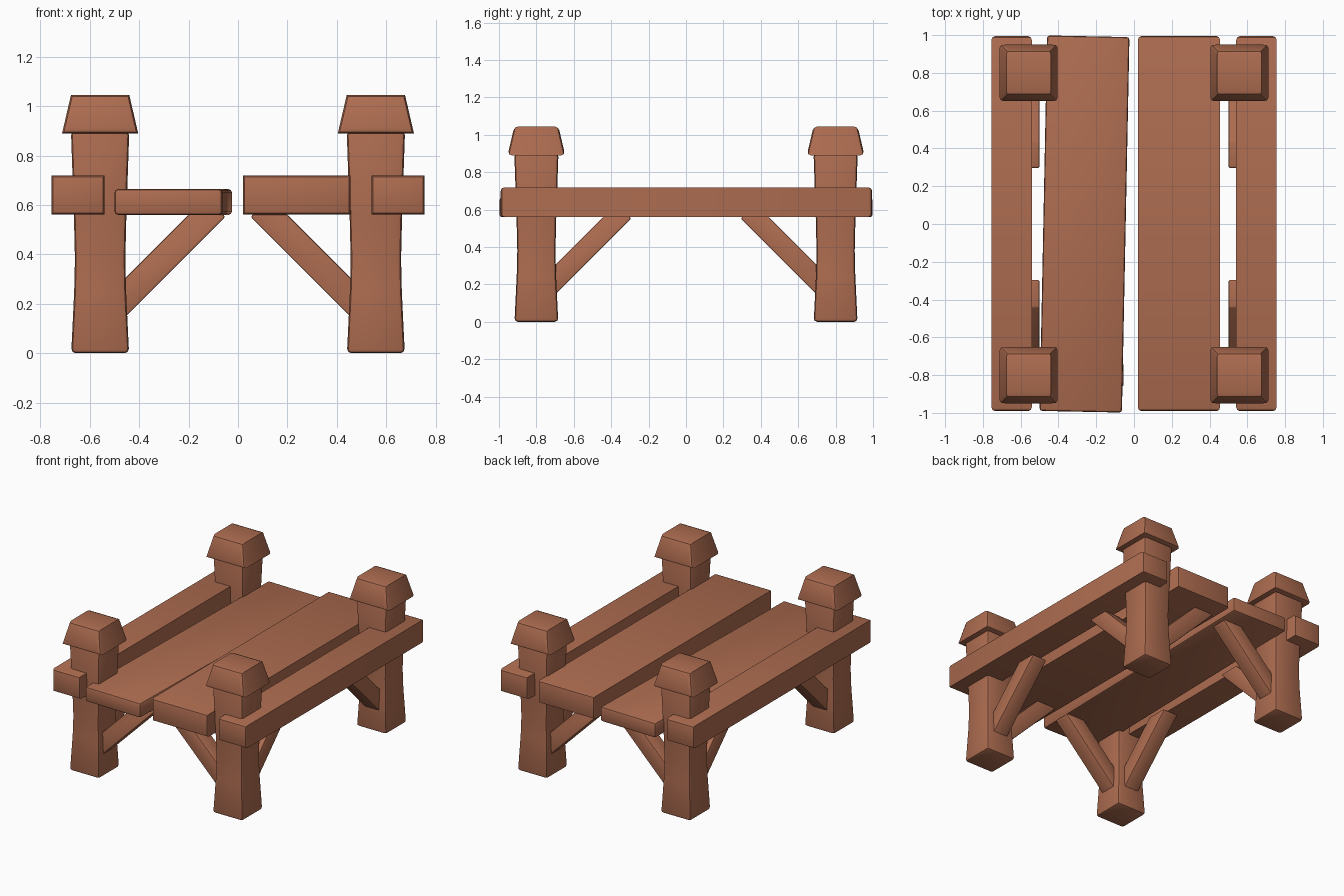
import bpy, bmesh
from mathutils import Matrix

if "Cube" in bpy.data.objects:
    bpy.data.objects.remove(bpy.data.objects["Cube"])

wood = bpy.data.materials.new("reddish brown wood")
wood.diffuse_color = (0.42, 0.15, 0.08, 1)
wood.use_nodes = True
wood.node_tree.nodes["Principled BSDF"].inputs["Base Color"].default_value = wood.diffuse_color


def finish(name, bm, bevel, keep_y_sharp=False, segments=2):
    """Bevel the hard edges, shade smooth by angle and link the object."""
    bmesh.ops.recalc_face_normals(bm, faces=bm.faces)
    edges = []
    for e in bm.edges:
        d = (e.verts[1].co - e.verts[0].co).normalized()
        if e.calc_face_angle(0) > 0.4 and not (keep_y_sharp and abs(d.y) > 0.9):
            edges.append(e)
    bmesh.ops.bevel(bm, geom=edges, offset=bevel, segments=segments,
                    profile=0.5, affect='EDGES', clamp_overlap=True)
    bmesh.ops.recalc_face_normals(bm, faces=bm.faces)
    me = bpy.data.meshes.new(name)
    bm.to_mesh(me)
    bm.free()
    me.materials.append(wood)
    ob = bpy.data.objects.new(name, me)
    bpy.context.collection.objects.link(ob)
    bpy.ops.object.select_all(action='DESELECT')
    ob.select_set(True)
    bpy.context.view_layer.objects.active = ob
    bpy.ops.object.shade_smooth_by_angle(angle=0.6)
    return ob


def loft(rings):
    """Closed solid through rings of points."""
    bm = bmesh.new()
    loops = [[bm.verts.new(p) for p in r] for r in rings]
    n = len(loops[0])
    for a, b in zip(loops, loops[1:]):
        for i in range(n):
            j = (i + 1) % n
            bm.faces.new((a[i], a[j], b[j], b[i]))
    bm.faces.new(loops[0])
    bm.faces.new(loops[-1])
    return bm


def square_stack(x, y, levels):
    return loft([[(x - h, y - h, z), (x + h, y - h, z), (x + h, y + h, z), (x - h, y + h, z)]
                 for z, h in levels])


def box(center, size):
    bm = bmesh.new()
    bmesh.ops.create_cube(bm, size=1, matrix=Matrix.Translation(center) @ Matrix.Diagonal((*size, 1)))
    return bm


PX, PY = 0.558, 0.80
# brace side outline: distance from post centre, height
BRACE = [(0.06, 0.105), (0.105, 0.15), (0.505, 0.55), (0.50, 0.562), (0.36, 0.562),
         (0.105, 0.307), (0.06, 0.262)]

for sx, side in ((-1, "left"), (1, "right")):
    for sy, end in ((-1, "front"), (1, "back")):
        tag = f"{end}_{side}"
        x, y = sx * PX, sy * PY
        # waisted post and tapered cap
        finish(f"{tag}_post", square_stack(x, y, [
            (0, 0.117), (0.25, 0.105), (0.38, 0.102), (0.55, 0.106), (0.90, 0.118)]), 0.018)
        finish(f"{tag}_post_cap", square_stack(x, y, [
            (0.89, 0.154), (1.045, 0.118)]), 0.022, keep_y_sharp=True)
        # braces towards the middle, under the planks and under the rail
        t = 0.057
        finish(f"{tag}_cross_brace", loft([
            [(x - sx * d, y + s * t, z) for d, z in BRACE] for s in (-1, 1)]), 0.012)
        finish(f"{tag}_rail_brace", loft([
            [(x + s * t, y - sy * d, z) for d, z in BRACE] for s in (-1, 1)]), 0.012)
    # outer side rail
    finish(f"{side}_rail", box((sx * 0.648, 0.002, 0.64), (0.214, 1.985, 0.157)),
           0.02, keep_y_sharp=True)

# walkway planks, the left one thinner and slightly askew
finish("right_plank", box((0.238, 0.002, 0.64), (0.434, 1.985, 0.157)), 0.018, keep_y_sharp=True)
left = finish("left_plank", box((0, 0, 0), (0.436, 1.988, 0.104)), 0.014)
left.location = (-0.262, 0.0, 0.612)
left.rotation_euler = (0, 0, -0.02)
